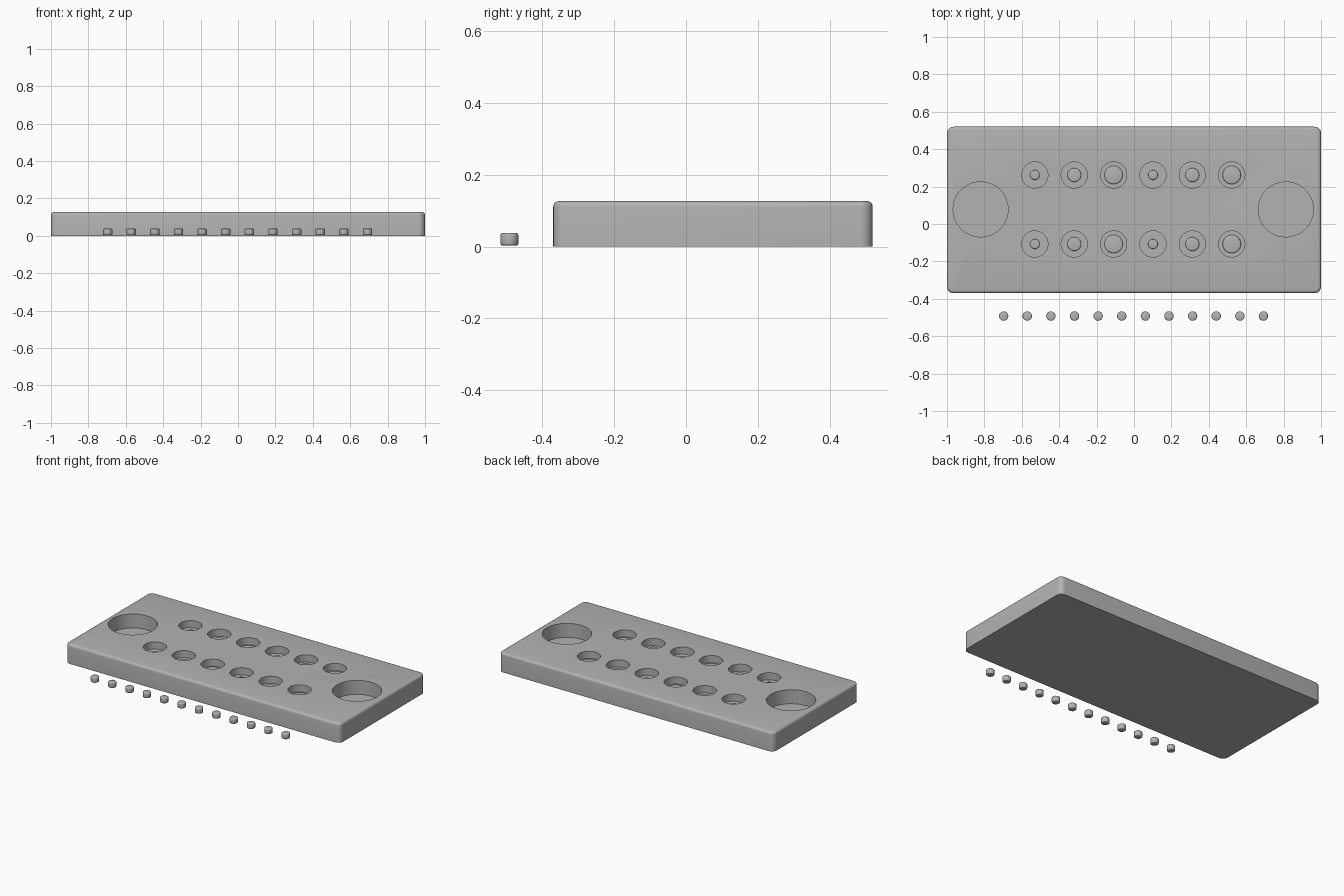
import bpy, bmesh, math

cube = bpy.data.objects.get("Cube")
if cube:
    bpy.data.objects.remove(cube, do_unlink=True)

grey = bpy.data.materials.new("plain grey")
grey.use_nodes = True
colour = (0.45, 0.45, 0.45, 1)
grey.diffuse_color = colour
grey.node_tree.nodes["Principled BSDF"].inputs["Base Color"].default_value = colour


def smooth(ob):
    bpy.ops.object.select_all(action='DESELECT')
    ob.select_set(True)
    bpy.context.view_layer.objects.active = ob
    bpy.ops.object.shade_smooth_by_angle(angle=math.radians(35))


def finish(bm, name):
    mesh = bpy.data.meshes.new(name)
    bm.to_mesh(mesh)
    bm.free()
    ob = bpy.data.objects.new(name, mesh)
    bpy.context.collection.objects.link(ob)
    mesh.materials.append(grey)
    return ob


def disc(name, x, y, r, z0, z1, bevel=0.0, sides=48):
    """Upright cylinder with optionally rounded rims."""
    bm = bmesh.new()
    bmesh.ops.create_cone(bm, cap_ends=True, segments=sides, radius1=r, radius2=r, depth=z1 - z0)
    bmesh.ops.translate(bm, verts=bm.verts, vec=(x, y, (z0 + z1) / 2))
    if bevel:
        rims = [e for e in bm.edges if abs(e.verts[0].co.z - e.verts[1].co.z) < 1e-5]
        bmesh.ops.bevel(bm, geom=rims, offset=bevel, segments=3, profile=0.5, affect='EDGES')
    return finish(bm, name)


# Board: box with rounded upright corners and a softened top rim
TOP = 0.127
bm = bmesh.new()
bmesh.ops.create_cube(bm, size=1)
bmesh.ops.scale(bm, verts=bm.verts, vec=(2, 0.89, TOP))
bmesh.ops.translate(bm, verts=bm.verts, vec=(0, 0.075, TOP / 2))
upright = [e for e in bm.edges if abs(e.verts[0].co.z - e.verts[1].co.z) > 0.05]
bmesh.ops.bevel(bm, geom=upright, offset=0.035, segments=6, profile=0.5, affect='EDGES')
rim = [e for e in bm.edges if min(v.co.z for v in e.verts) > TOP - 0.001]
bmesh.ops.bevel(bm, geom=rim, offset=0.016, segments=4, profile=0.5, affect='EDGES')
board = finish(bm, "board")

# Cutters: two end stores and two rows of six pits
columns = [-0.53 + 0.2105 * i for i in range(6)]
rows = [0.262, -0.107]
cutters = [disc("store_cutter", x, 0.078, 0.147, 0.035, 0.2, sides=64) for x in (-0.82, 0.812)]
for y in rows:
    cutters += [disc("pit_cutter", x, y, 0.07, 0.08, 0.2) for x in columns]
for cutter in cutters:
    cut = board.modifiers.new("hole", 'BOOLEAN')
    cut.object = cutter
    cut.solver = 'EXACT'
bpy.context.view_layer.objects.active = board
for mod in list(board.modifiers):
    bpy.ops.object.modifier_apply(modifier=mod.name)
for cutter in cutters:
    bpy.data.objects.remove(cutter, do_unlink=True)
smooth(board)

# Round studs in the pits, in three repeating sizes
for y in rows:
    for i, x in enumerate(columns):
        smooth(disc("pit_stud", x, y, (0.026, 0.037, 0.049)[i % 3], 0.07, 0.09, 0.006, 32))

# Loose round counters in front of the board
for i in range(12):
    smooth(disc("counter", -0.697 + 0.1263 * i, -0.492, 0.025, 0.003, 0.038, 0.006, 24))
